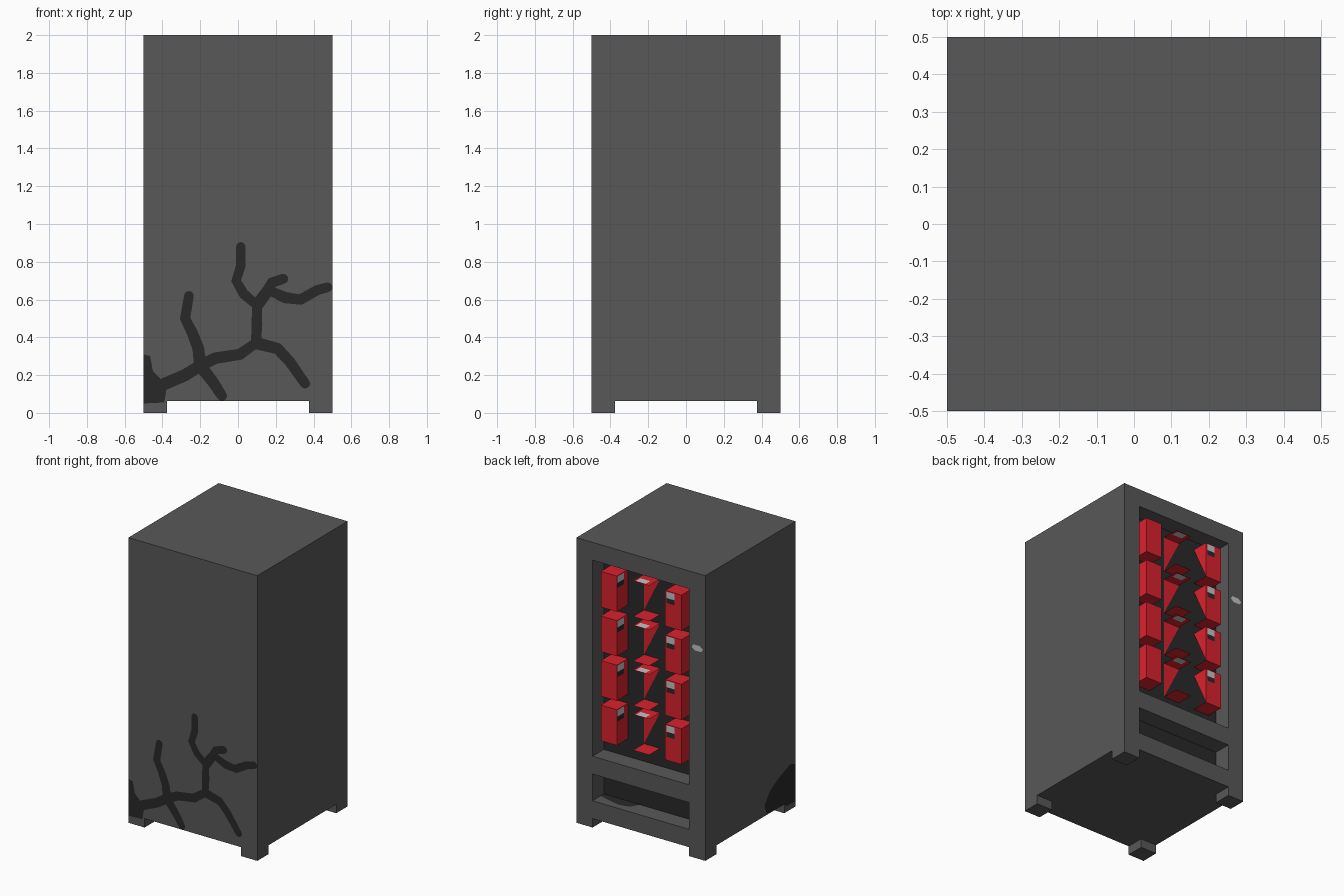
import bpy, bmesh
from mathutils import Matrix, Vector

cube = bpy.data.objects.get("Cube")
if cube:
    bpy.data.objects.remove(cube, do_unlink=True)


def material(name, rgb):
    m = bpy.data.materials.new(name)
    m.use_nodes = True
    m.diffuse_color = (*rgb, 1)
    m.node_tree.nodes["Principled BSDF"].inputs["Base Color"].default_value = (*rgb, 1)
    return m


grey = material("dark grey paint", (0.099, 0.099, 0.099))
black = material("near black", (0.022, 0.022, 0.022))
red = material("red", (0.70, 0.016, 0.027))
silver = material("light grey", (0.55, 0.55, 0.55))


def finish(bm, name, mats):
    me = bpy.data.meshes.new(name)
    bm.to_mesh(me)
    bm.free()
    for m in mats:
        me.materials.append(m)
    ob = bpy.data.objects.new(name, me)
    bpy.context.collection.objects.link(ob)
    return ob


def push(bm, test, offset):
    """Extrude the faces that pass the test by the offset."""
    faces = [f for f in bm.faces if test(f.normal, f.calc_center_median())]
    ext = bmesh.ops.extrude_face_region(bm, geom=faces)["geom"]
    verts = [v for v in ext if isinstance(v, bmesh.types.BMVert)]
    bmesh.ops.translate(bm, vec=offset, verts=verts)
    left_over = [f for f in faces if f.is_valid]
    bmesh.ops.delete(bm, geom=left_over, context='FACES')
    bm.normal_update()


def polygon(name, points, mat, facing):
    """Thin flat decal whose face looks along the given direction."""
    bm = bmesh.new()
    f = bm.faces.new([bm.verts.new(p) for p in points])
    f.normal_update()
    if f.normal.dot(Vector(facing)) < 0:
        f.normal_flip()
    return finish(bm, name, [mat])


# Cabinet: a block cut along the frame lines, recesses pushed in, feet pulled out
HALF, IN, FOOT, DEPTH = 0.5, 0.375, 0.0625, 0.125
WINDOW, SLOT = (0.5, 1.875), (0.1875, 0.375)
bm = bmesh.new()
bmesh.ops.create_cube(bm, size=1)
for v in bm.verts:
    v.co.z = 2 if v.co.z > 0 else FOOT
cuts = [((s * IN, 0, 0), (1, 0, 0)) for s in (-1, 1)]
cuts += [((0, s * IN, 0), (0, 1, 0)) for s in (-1, 1)]
cuts += [((0, 0, z), (0, 0, 1)) for z in WINDOW + SLOT]
for co, no in cuts:
    bmesh.ops.bisect_plane(bm, geom=bm.verts[:] + bm.edges[:] + bm.faces[:],
                           plane_co=co, plane_no=no)
bm.normal_update()
for low, high in (WINDOW, SLOT):
    push(bm, lambda n, c: n.y > 0.9 and c.y > 0.49 and abs(c.x) < IN and low < c.z < high,
         (0, -DEPTH, 0))
push(bm, lambda n, c: n.z < -0.9 and c.z < 0.07 and abs(c.x) > IN and abs(c.y) > IN,
     (0, 0, -FOOT))
bmesh.ops.recalc_face_normals(bm, faces=bm.faces)
for f in bm.faces:
    c = f.calc_center_median()
    if f.normal.y > 0.9 and 0.3 < c.y < 0.4 and c.z > FOOT:
        f.material_index = 1
finish(bm, "cabinet", [grey, black])

# Products: open-backed boxes in three columns and four rows
W, TALL, PITCH = 0.0625, 0.25, 0.3125


def product(name, x, z, faces):
    """Corner digits: bit 1 = +x, bit 2 = +y, bit 4 = top."""
    bm = bmesh.new()
    vs = [bm.verts.new((x + (W if i & 1 else -W),
                        HALF - 0.002 if i & 2 else HALF - DEPTH + 0.002,
                        z + (TALL if i & 4 else 0))) for i in range(8)]
    for face in faces:
        bm.faces.new([vs[int(d)] for d in face])
    return finish(bm, name, [red])


TOP, BOTTOM, FRONT = "4576", "0231", "2673"
SIDE_R, SIDE_L, HALF_SIDE_L, HALF_BACK = "0462", "1375", "375", "541"
for row in range(4):
    z = 0.625 + row * PITCH
    top = z + TALL
    product("left_product", 0.25, z, (TOP, BOTTOM, FRONT, SIDE_R, SIDE_L))
    product("middle_product", 0, z, (TOP, BOTTOM, HALF_BACK))
    product("right_product", -0.25, z, (TOP, BOTTOM, FRONT, SIDE_R, HALF_SIDE_L))
    # Labels, a light half over a dark half
    for mat, a, b in ((silver, 0.005, 0.05), (black, 0.05, 0.085)):
        polygon("right_label", [(x, HALF - 0.001, top - d) for x, d in
                ((-0.2, a), (-0.26, a), (-0.26, b), (-0.2, b))], mat, (0, 1, 0))
        polygon("left_label", [(0.1865, y, top - d) for y, d in
                ((0.49, a), (0.42, a), (0.42, b), (0.49, b))], mat, (-1, 0, 0))
    for side, mat in ((1, silver), (-1, silver)):
        polygon("middle_label", [(x, y, top + side * 0.001) for x, y in
                ((-0.03, 0.44), (0.045, 0.44), (0.045, 0.49), (-0.03, 0.49))],
                mat, (0, 0, side))

# Lock on the rear frame
polygon("lock", [(-0.4375 + x, HALF + 0.001, 1.475 + z) for x, z in
        ((-0.045, 0), (-0.02, 0.02), (0.03, 0.02), (0.042, 0), (0.02, -0.02), (-0.03, -0.02))],
        silver, (0, 1, 0))

# Cracks: flat ribbons with round tips, branching over the front
fork, low, high, twig = (-0.2, 0.25), (0.095, 0.37), (0.1, 0.57), (0.16, 0.65)
paths = [
    [(-0.42, 0.14), (-0.28, 0.2), fork, (-0.12, 0.29), (0.01, 0.31), low, (0.1, 0.47), high,
     (0.03, 0.63), (-0.01, 0.7), (0.015, 0.78), (0.015, 0.88)],
    [high, twig, (0.25, 0.61), (0.33, 0.6), (0.42, 0.65), (0.475, 0.665)],
    [high, twig, (0.18, 0.69), (0.24, 0.71)],
    [low, (0.21, 0.34), (0.275, 0.27), (0.355, 0.155)],
    [fork, (-0.21, 0.34), (-0.24, 0.42), (-0.28, 0.5), (-0.26, 0.62)],
    [fork, (-0.13, 0.16), (-0.085, 0.09)],
]
bm = bmesh.new()
for path in paths:
    pts = [Vector(p) for p in path]
    prev = None
    for i, p in enumerate(pts):
        t = (pts[min(i + 1, len(pts) - 1)] - pts[max(i - 1, 0)]).normalized()
        width = 0.033 - 0.009 * i / len(pts)
        n = Vector((-t.y, t.x)) * width
        pair = [bm.verts.new((q.x, -HALF - 0.001, q.y)) for q in (p + n, p - n)]
        if prev:
            bm.faces.new((prev[0], prev[1], pair[1], pair[0]))
        prev = pair
    tip = Matrix.Translation((p.x, -HALF - 0.001, p.y)) @ Matrix.Rotation(1.5708, 4, 'X')
    bmesh.ops.create_circle(bm, cap_ends=True, segments=10, radius=width, matrix=tip)
bm.normal_update()
for f in bm.faces:
    if f.normal.y > 0:
        f.normal_flip()
finish(bm, "cracks", [black])

# Dark stains on the front corner, the right side and the slot floor
polygon("front_stain", [(x, -HALF - 0.001, z) for x, z in
        ((-0.5, 0.05), (-0.5, 0.31), (-0.465, 0.3), (-0.45, 0.22), (-0.41, 0.18),
         (-0.38, 0.12), (-0.39, 0.055))], black, (0, -1, 0))
polygon("side_stain", [(-HALF - 0.001, y, z) for y, z in
        ((-0.5, 0.04), (-0.5, 0.3), (-0.44, 0.32), (-0.31, 0.27), (-0.22, 0.22),
         (-0.155, 0.14), (-0.18, 0.07), (-0.375, 0.065), (-0.4, 0.04))], black, (-1, 0, 0))
polygon("slot_stain", [(x, y, SLOT[0] + 0.001) for x, y in
        ((0.375, 0.375), (0.375, 0.41), (0.28, 0.44), (0.2, 0.455), (0.13, 0.44),
         (0.09, 0.375))], black, (0, 0, 1))
